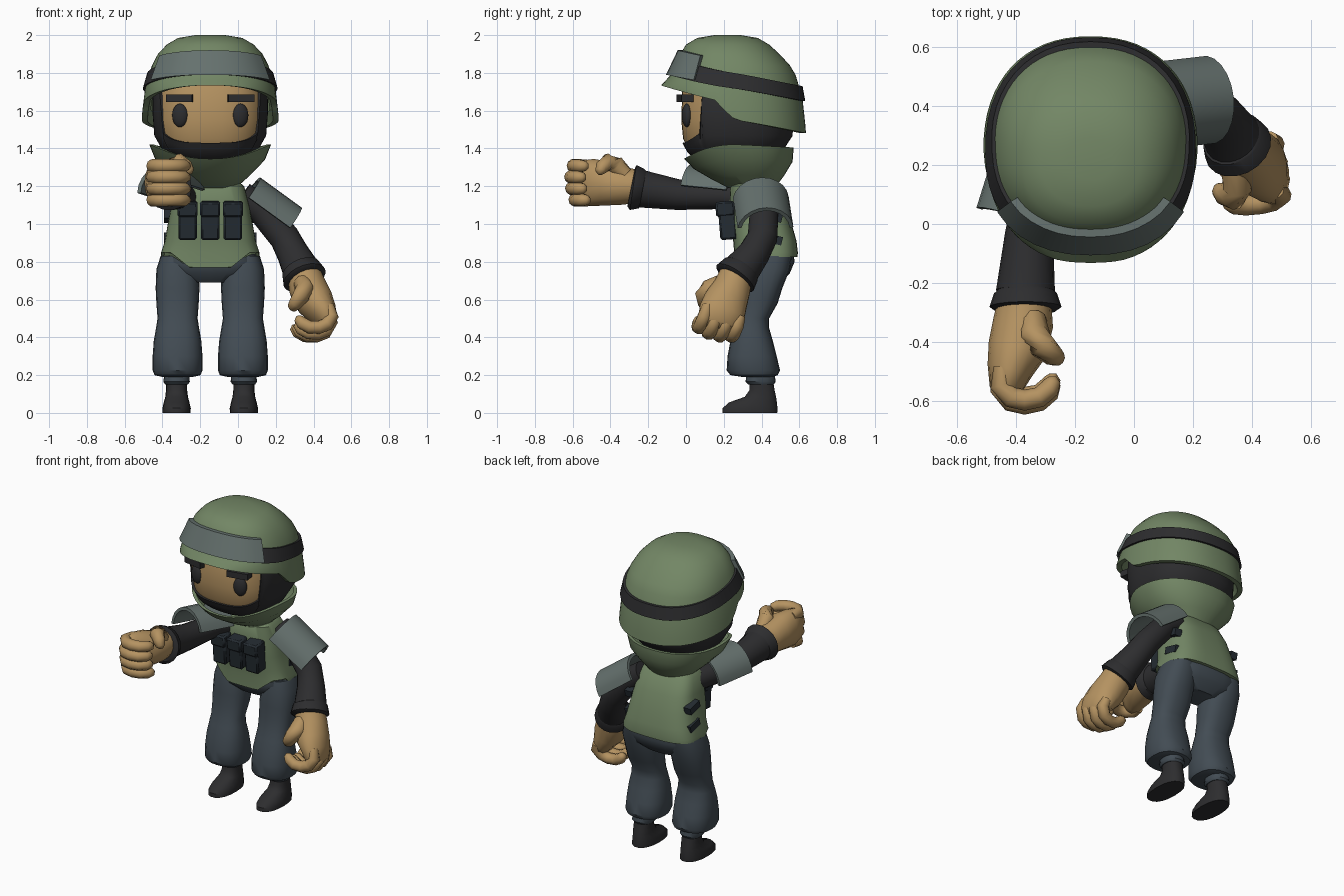
import bpy, bmesh
from math import sin, cos, pi, radians
from mathutils import Vector as V

if "Cube" in bpy.data.objects:
    bpy.data.objects.remove(bpy.data.objects["Cube"])

CX = -0.147  # body centre line


def mat(name, *rgb):
    m = bpy.data.materials.new(name)
    m.diffuse_color = (*rgb, 1)
    m.use_nodes = True
    m.node_tree.nodes["Principled BSDF"].inputs["Base Color"].default_value = m.diffuse_color
    return m


OLIVE, SKIN = mat("olive", .17, .24, .13), mat("skin", .46, .29, .12)
BLACK, NAVY = mat("black", .026, .026, .028), mat("trousers", .055, .072, .088)
POUCH, GREY = mat("pouch", .018, .025, .032), mat("plate", .13, .165, .155)


def finish(ob, m, angle=40):
    ob.data.materials.append(m)
    bpy.ops.object.select_all(action='DESELECT')
    ob.select_set(True)
    bpy.context.view_layer.objects.active = ob
    bpy.ops.object.shade_smooth_by_angle(angle=radians(angle))
    return ob


def loft(name, rings, m, cap0=True, cap1=True, loop=False, angle=40):
    """Skin a list of equal closed rings."""
    bm = bmesh.new()
    R = [[bm.verts.new(p) for p in r] for r in rings]
    n = len(R[0])
    for A, B in list(zip(R, R[1:])) + ([(R[-1], R[0])] if loop else []):
        for i in range(n):
            j = (i + 1) % n
            bm.faces.new((A[i], A[j], B[j], B[i]))
    if cap0 and not loop:
        bm.faces.new(R[0])
    if cap1 and not loop:
        bm.faces.new(R[-1])
    bmesh.ops.recalc_face_normals(bm, faces=bm.faces)
    me = bpy.data.meshes.new(name)
    bm.to_mesh(me)
    bm.free()
    ob = bpy.data.objects.new(name, me)
    bpy.context.collection.objects.link(ob)
    return finish(ob, m, angle)


def sup(a, x0, hx, yf, yb, z, e=2.3):
    """Point at angle a on a rounded outline."""
    c, s = cos(a), sin(a)
    p = lambda v: (1 if v > 0 else -1) * abs(v) ** (2 / e)
    return V((x0 + hx * p(c), (yf + yb) / 2 + (yb - yf) / 2 * p(s), z))


def angles(n):
    return [2 * pi * i / n for i in range(n)]


def stack(name, x0, rows, m, n=24, e=2.3, **k):
    """Rows of (z, y front, y back, half width)."""
    return loft(name, [[sup(a, x0, hx, yf, yb, z, e) for a in angles(n)] for z, yf, yb, hx in rows], m, **k)


def tube(name, pts, radii, m, ref, n=12, **k):
    pts, rings = [V(p) for p in pts], []
    for i, p in enumerate(pts):
        t = (pts[min(i + 1, len(pts) - 1)] - pts[max(i - 1, 0)]).normalized()
        u = t.cross(V(ref)).normalized()
        v = u.cross(t)
        ru, rv = radii[i] if isinstance(radii[i], tuple) else (radii[i],) * 2
        rings.append([p + u * ru * cos(a) + v * rv * sin(a) for a in angles(n)])
    return loft(name, rings, m, **k)


def table(rows, z):
    """Interpolate rows that run from high z to low z."""
    for A, B in zip(rows, rows[1:]):
        if z >= B[0]:
            t = (A[0] - z) / (A[0] - B[0])
            return [A[i] + (B[i] - A[i]) * t for i in range(1, len(A))]
    return rows[-1][1:]


def box(name, loc, size, m, rot=(0, 0, 0), bevel=.01):
    bpy.ops.mesh.primitive_cube_add(size=1, location=loc, rotation=rot)
    ob = bpy.context.object
    ob.name, ob.scale = name, size
    bpy.ops.object.transform_apply(location=False, rotation=False)
    if bevel:
        b = ob.modifiers.new("bevel", 'BEVEL')
        b.width, b.segments = bevel, 1
    return finish(ob, m, 30)


# Helmet: dome with a cut-away rim, thick lip and inner wall
HELM = [(2.0, .15, .29, .08), (1.985, .06, .38, .17), (1.95, .0, .44, .23), (1.9, -.03, .495, .277),
        (1.84, -.055, .55, .308), (1.79, -.08, .58, .325), (1.73, -.135, .605, .343),
        (1.62, -.14, .625, .358), (1.48, -.14, .635, .367)]
RIM = [(.7, 1.48), (.64, 1.48), (.26, 1.55), (.18, 1.655), (-.14, 1.735), (-.2, 1.735)]


def helm(a, z, off=0):
    yf, yb, hx = table(HELM, z)
    return sup(a, CX, hx + off, yf - off, yb + off, z, 2.25)


def rim(a):
    return table(RIM, .25 + .385 * sin(a))[0]


H = angles(64)
rows = [[helm(a, z) for a in H] for z in (2.0, 1.985, 1.95, 1.9, 1.84, 1.79)]
for t in (.4, .85, 1):
    rows.append([helm(a, 1.79 + (rim(a) - 1.79) * t) for a in H])
rows += [[helm(a, rim(a), -.03) for a in H], [helm(a, rim(a) + .06, -.045) for a in H]]
loft("helmet", rows, OLIVE, cap1=False)


def band(name, az, lo, hi, off, m, loop):
    """Strip of rectangular section hugging the helmet."""
    secs = [[helm(a, hi(a), off), helm(a, lo(a), off), helm(a, lo(a), -.02), helm(a, hi(a), -.02)] for a in az]
    loft(name, secs, m, loop=loop, angle=30)


band("helmet_strap", angles(48), lambda a: 1.72 - .07 * sin(a), lambda a: 1.80 - .07 * sin(a), .012, BLACK, True)
band("goggles", [radians(-150 + 10 * i) for i in range(13)], lambda a: 1.735 - .055 * sin(a),
     lambda a: 1.865 - .055 * sin(a), .026, GREY, False)

# Head and balaclava with a face opening
HEAD = [(1.8, .02, .52, .27), (1.7, -.02, .55, .29), (1.55, -.025, .555, .292), (1.45, -.015, .55, .28),
        (1.38, .02, .5, .24), (1.33, .08, .43, .17), (1.3, .15, .37, .09)]
stack("face", CX, HEAD, SKIN, n=40, e=2.5)


def hood_top(a):
    d = abs(a - 1.5 * pi) / radians(57)
    return 1.43 + .06 * d ** 3 if d < 1 else 1.78


def hood(a, z, off):
    yf, yb, hx = table(HEAD, z)
    return sup(a, CX, hx + off, yf - off, yb + off, z, 2.5)


A = [a for a in angles(90)]
rows = [[hood(a, 1.3 + (hood_top(a) - 1.3) * t, .014) for a in A] for t in (0, .15, .35, .6, .8, 1)]
rows.append([hood(a, hood_top(a), -.01) for a in A])
loft("balaclava", rows, BLACK, cap1=False)

for s, side in ((-1, "right"), (1, "left")):
    bpy.ops.mesh.primitive_uv_sphere_add(segments=20, ring_count=12, location=(CX + s * .16, .005, 1.575),
                                         rotation=(0, 0, s * .25))
    bpy.context.object.name = side + "_eye"
    bpy.context.object.scale = (.043, .026, .062)
    finish(bpy.context.object, BLACK)
    box(side + "_brow", (CX + s * .16, -.005, 1.665), (.14, .065, .04), BLACK, (0, 0, s * .2), 0)

# Collar: open funnel cupping the chin
C = angles(40)
rows = []
for t, k in ((1, .93), (1, 1), (.65, .9), (.3, .66), (0, .42)):
    row = []
    for a in C:
        top = 1.42 - .015 * sin(a) - .09 * max(0, -sin(a)) ** 2
        low = 1.19
        cy = .285 + .065 * (1 - t)
        row.append(sup(a, CX, .322 * k, cy - .295 * k, cy + .285 * k, low + (top - low) * t, 2.2))
    rows.append(row)
loft("collar", rows, OLIVE, cap0=False)

# Vest with front apron
VEST = [(1.24, .27, .43, .13), (1.2, .235, .475, .18), (1.1, .23, .53, .205), (1.0, .235, .56, .225),
        (.91, .25, .585, .24), (.85, .255, .592, .26)]
rows = [[sup(a, CX, hx, yf, yb, z, 3.2) for a in angles(48)] for z, yf, yb, hx in VEST]
for k in (1, .94):
    row = []
    for a in angles(48):
        p = sup(a, CX, .262 * k, .423 - .168 * k, .423 + .168 * k, .825, 3.2)
        if sin(a) < -.2:
            p.z = .77 + .08 * min(1, max(0, (abs(p.x - CX) - .11) / .1))
        row.append(p)
    rows.append(row)
loft("vest", rows, OLIVE)

for i in range(3):
    x = CX + (i - 1) * .12
    box("pouch", (x, .22, 1.01), (.098, .09, .185), POUCH, (.08, 0, 0))
    box("pouch_flap", (x, .207, 1.08), (.106, .1, .08), POUCH, (.08, 0, 0))
for s in (-1, 1):
    for z in (.92, 1.04):
        box("side_strap", (CX + s * .22, .46, z), (.05, .1, .045), POUCH, (-.25, 0, 0), 0)

# Pelvis, legs, ankle cuffs and boots
stack("pelvis", CX, [(.87, .28, .565, .235), (.8, .272, .575, .248), (.74, .29, .55, .23), (.69, .34, .5, .12)],
      NAVY, e=2.8)
for s, side in ((-1, "right"), (1, "left")):
    x = CX + s * .173
    stack(side + "_leg", x, [(.83, .31, .56, .09), (.76, .295, .55, .112), (.66, .29, .51, .116),
                             (.58, .285, .485, .112), (.5, .27, .44, .106), (.45, .255, .44, .114),
                             (.38, .235, .46, .126), (.3, .22, .48, .132), (.225, .215, .498, .132),
                             (.2, .235, .485, .122), (.19, .3, .46, .08)], NAVY, n=20, e=2.4)
    xb = CX + s * .178
    stack(side + "_ankle_cuff", xb, [(.2, .32, .47, .066), (.165, .315, .475, .07), (.15, .33, .465, .06)], NAVY, n=16)
    stack(side + "_boot", xb, [(.17, .335, .462, .055), (.12, .335, .47, .056), (.085, .31, .478, .06),
                               (.055, .225, .483, .068), (.025, .192, .486, .075), (0, .19, .485, .074)], BLACK, n=18)

# Sleeves with flared cuffs
tube("right_sleeve", [(-.24, .36, 1.13), (-.32, .2, 1.15), (-.355, -.04, 1.155), (-.367, -.23, 1.185)],
     [.075, .072, .082, .1], BLACK, (0, 0, 1), n=18)
tube("right_cuff", [(-.367, -.225, 1.185), (-.367, -.235, 1.187), (-.367, -.28, 1.193), (-.367, -.29, 1.195)],
     [.095, .107, .122, .105], BLACK, (0, 0, 1), n=18)
tube("left_sleeve", [(.02, .41, 1.15), (.12, .415, 1.08), (.245, .405, .93), (.29, .36, .845), (.335, .29, .755)],
     [.075, .076, .08, .085, .1], BLACK, (0, 1, 0), n=18)
tube("left_cuff", [(.33, .295, .765), (.334, .29, .757), (.352, .26, .715), (.356, .254, .706)],
     [.095, .106, .119, .1], BLACK, (0, 1, 0), n=18)


# Curved shoulder plates
def plate(name, p0, p1, up, r=.15, spread=82):
    p0, p1 = V(p0), V(p1)
    d = (p1 - p0).normalized()
    side = d.cross(V(up)).normalized()
    u = side.cross(d)
    arc = [radians(-spread + 2 * spread * i / 10) for i in range(11)]
    sec = [(r, a) for a in arc] + [(r - .02, a) for a in reversed(arc)]
    loft(name, [[p + side * q * sin(a) + u * q * cos(a) for q, a in sec] for p in (p0, p1)], GREY)


plate("left_shoulder_plate", (.03, .395, 1.125), (.25, .42, .965), (.58, .05, .8))
plate("right_shoulder_plate", (-.315, .25, 1.14), (-.39, .01, 1.165), (-.15, 0, 1))


# Hands: palm, four curled fingers and thumb; axes are forward, curl side, thumb side
def hand(side, w, f, c, flip):
    w, f = V(w), V(f).normalized()
    c = V(c)
    c = (c - f * c.dot(f)).normalized()
    u = c.cross(f) * flip
    P = lambda x, y, z: w + f * x + c * y + u * z
    tube(side + "_palm", [P(-.02, 0, 0), P(.06, -.005, 0), P(.15, -.025, .012), P(.22, -.05, .015), P(.28, -.06, .015),
                          P(.305, -.055, .01)],
         [(.09, .088), (.102, .1), (.1, .118), (.078, .125), (.058, .115), (.03, .08)], SKIN, u, n=16, angle=60)
    for i in range(4):
        z = -.078 + .06 * i
        g = (-.025, -.006, 0, -.012)[i]
        tube(side + "_finger", [P(.21, -.075, z), P(.285 + g, -.08, z), P(.325 + g, -.045, z), P(.335 + g, .0, z),
                                P(.325 + g, .05, z), P(.295 + g, .085, z), P(.27 + g, .095, z), P(.255 + g, .095, z)],
             [.03, .037, .037, .036, .035, .034, .027, .012], SKIN, u, n=10, angle=60)
    tube(side + "_thumb", [P(.05, .03, .06), P(.1, .035, .11), P(.14, .06, .125), P(.17, .095, .1), P(.18, .112, .075),
                           P(.18, .118, .06)],
         [.045, .05, .046, .038, .028, .012], SKIN, f, n=10, angle=60)


hand("right", (-.37, -.275, 1.2), (0, -1, .02), (1, 0, 0), -1)
hand("left", (.352, .262, .72), (.2, -.3, -.93), (-1, -.12, 0), 1)
